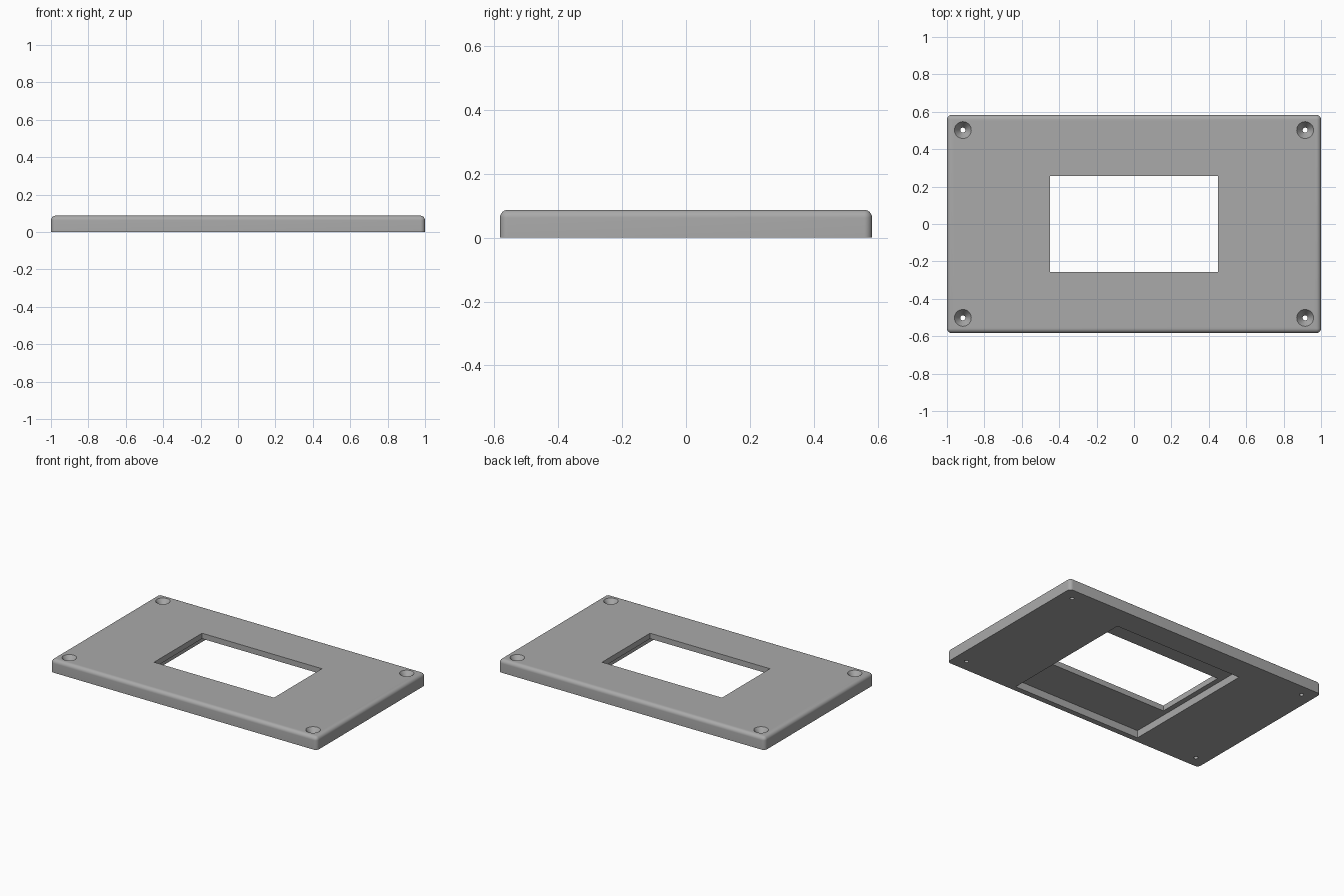
import bpy
import bmesh
import math

cube = bpy.data.objects.get("Cube")
if cube:
    bpy.data.objects.remove(cube, do_unlink=True)

LENGTH, WIDTH, HEIGHT = 2.0, 1.166, 0.0875
EDGE_RADIUS = 0.025
RECESS_DEPTH = 0.05

grey = bpy.data.materials.new("plain grey")
grey.use_nodes = True
grey.diffuse_color = (0.4, 0.4, 0.4, 1)
grey.node_tree.nodes["Principled BSDF"].inputs["Base Color"].default_value = (0.4, 0.4, 0.4, 1)


def finish(name, bm):
    """Turn a bmesh into a grey object."""
    bmesh.ops.recalc_face_normals(bm, faces=bm.faces)
    mesh = bpy.data.meshes.new(name)
    bm.to_mesh(mesh)
    bm.free()
    mesh.materials.append(grey)
    obj = bpy.data.objects.new(name, mesh)
    bpy.context.collection.objects.link(obj)
    return obj


def box(low, high):
    """Box between two opposite corners."""
    bm = bmesh.new()
    bmesh.ops.create_cube(bm, size=1)
    for v in bm.verts:
        v.co = [h if c > 0 else l for c, l, h in zip(v.co, low, high)]
    return bm


def lathe(profile, x, y, steps=40):
    """Closed solid turned from (radius, height) points."""
    bm = bmesh.new()
    rings = [[bm.verts.new((x + r * math.cos(math.tau * i / steps),
                            y + r * math.sin(math.tau * i / steps), z))
              for i in range(steps)] for r, z in profile]
    for a, b in zip(rings, rings[1:]):
        for i in range(steps):
            j = (i + 1) % steps
            bm.faces.new((a[i], a[j], b[j], b[i]))
    bm.faces.new(rings[0])
    bm.faces.new(rings[-1])
    return bm


# Plate with rounded corners and top rim, sharp at the bottom
bm = box((-LENGTH / 2, -WIDTH / 2, 0), (LENGTH / 2, WIDTH / 2, HEIGHT))
rim = [e for e in bm.edges if max(v.co.z for v in e.verts) > 0]
bmesh.ops.bevel(bm, geom=rim, offset=EDGE_RADIUS, offset_type='OFFSET',
                segments=8, profile=0.5, affect='EDGES')
plate = finish("cover_plate", bm)

# Window opening and the wider recess on the underside
cutters = [
    finish("window_cutter", box((-0.45, -0.2575, -0.1), (0.45, 0.2575, 0.2))),
    finish("recess_cutter", box((-0.485, -0.545, -0.1), (0.485, 0.42, RECESS_DEPTH))),
]

# Countersunk screw holes in the four corners
hole = [(0.0135, -0.1), (0.0135, HEIGHT - 0.045), (0.045, HEIGHT), (0.045, 0.2)]
for sx in (-1, 1):
    for sy in (-1, 1):
        cutters.append(finish("screw_hole_cutter", lathe(hole, 0.915 * sx, 0.502 * sy)))

for cutter in cutters:
    cut = plate.modifiers.new(cutter.name, 'BOOLEAN')
    cut.operation = 'DIFFERENCE'
    cut.solver = 'EXACT'
    cut.object = cutter

# Apply the cuts, remove the cutters and smooth the rounded edges
bpy.context.view_layer.objects.active = plate
plate.select_set(True)
for name in [m.name for m in plate.modifiers]:
    bpy.ops.object.modifier_apply(modifier=name)
for cutter in cutters:
    bpy.data.objects.remove(cutter, do_unlink=True)
bpy.ops.object.shade_smooth_by_angle(angle=math.radians(30))
